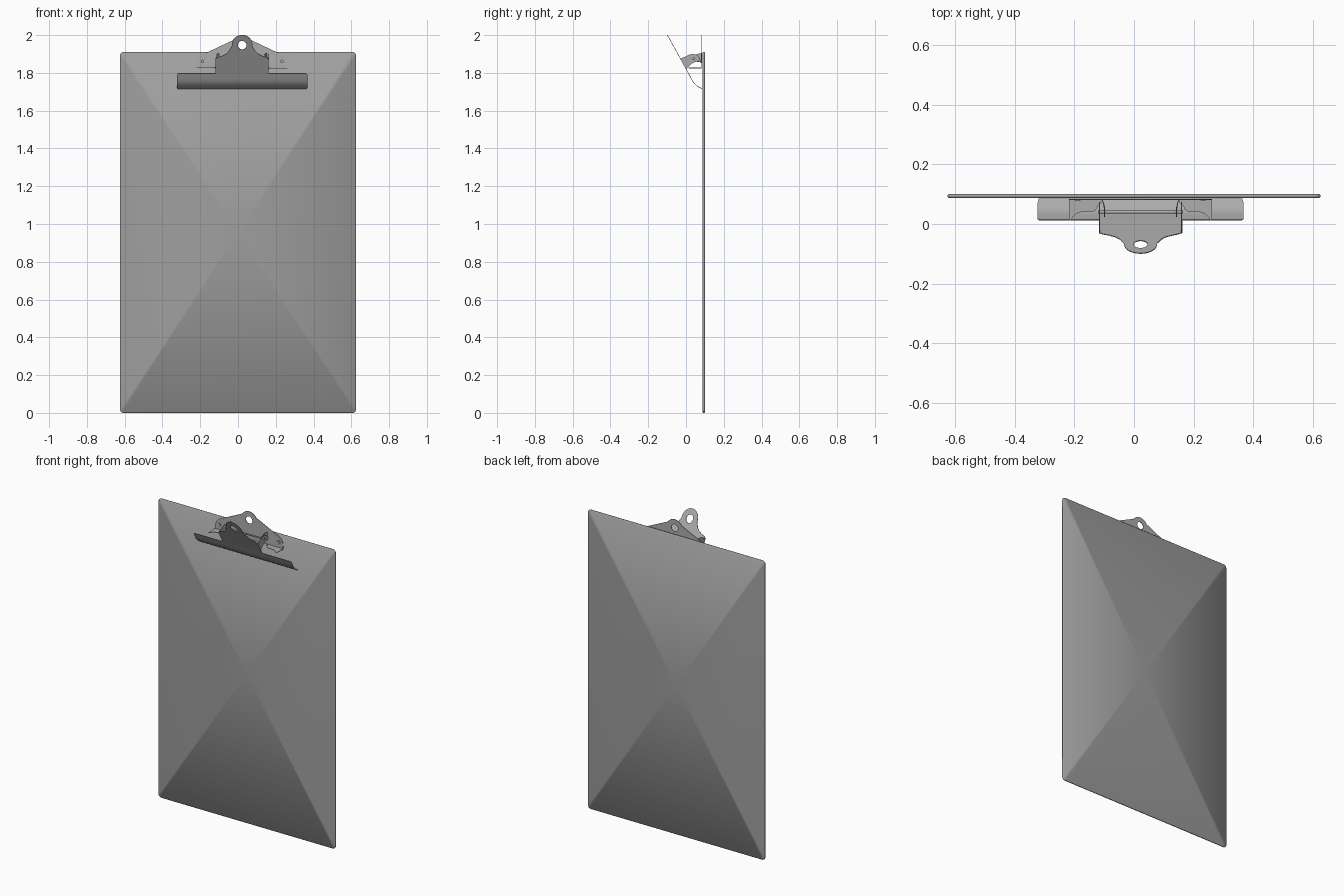
import bpy, bmesh, math

if "Cube" in bpy.data.objects:
    bpy.data.objects.remove(bpy.data.objects["Cube"])

CX = 0.022          # clip centre line
PLATE_Y = 0.083     # base plate depth
HOLE_Z = 1.946
THICK = 0.003       # sheet metal


def grey(name, v):
    m = bpy.data.materials.new(name)
    m.diffuse_color = (v, v, v, 1)
    m.use_nodes = True
    m.node_tree.nodes["Principled BSDF"].inputs["Base Color"].default_value = m.diffuse_color
    return m


BOARD = grey("board_grey", 0.35)
METAL = grey("metal_grey", 0.42)


def smooth(ob, angle=35):
    bpy.ops.object.select_all(action='DESELECT')
    bpy.context.view_layer.objects.active = ob
    ob.select_set(True)
    bpy.ops.object.shade_smooth_by_angle(angle=math.radians(angle))


def finish(name, bm, mat=METAL, angle=35):
    me = bpy.data.meshes.new(name)
    bmesh.ops.recalc_face_normals(bm, faces=bm.faces[:])
    bm.to_mesh(me)
    bm.free()
    me.materials.append(mat)
    ob = bpy.data.objects.new(name, me)
    bpy.context.collection.objects.link(ob)
    smooth(ob, angle)
    return ob


def sheet(name, loops, place):
    """Thin metal sheet: fill 2D loops (outline, then holes) and place in 3D."""
    bm = bmesh.new()
    for loop in loops:
        vs = [bm.verts.new((u, v, 0)) for u, v in loop]
        for i, v in enumerate(vs):
            bm.edges.new((v, vs[i - 1]))
    bmesh.ops.triangle_fill(bm, edges=bm.edges[:], use_beauty=True, normal=(0, 0, 1))
    for v in bm.verts:
        v.co = place(v.co.x, v.co.y)
    bmesh.ops.recalc_face_normals(bm, faces=bm.faces[:])
    bmesh.ops.solidify(bm, geom=bm.faces[:], thickness=THICK)
    return finish(name, bm)


def mirrored(half):
    return half + [(-u, v) for u, v in reversed(half) if abs(u) > 1e-5]


def circle(u, v, r, n=24):
    return [(u + r * math.cos(math.tau * i / n), v + r * math.sin(math.tau * i / n)) for i in range(n)]


def arc_top(r, end, n=10):
    return [(r * math.sin(math.radians(end * i / n)), 2 - r + r * math.cos(math.radians(end * i / n)))
            for i in range(n + 1)]


def rod(name, r, length, loc, rot, seg=20):
    bpy.ops.mesh.primitive_cylinder_add(vertices=seg, radius=r, depth=length, location=loc, rotation=rot)
    ob = bpy.context.object
    ob.name = name
    ob.data.materials.append(METAL)
    smooth(ob)


# board with rounded corners and a softened, fully smooth rim
bm = bmesh.new()
bmesh.ops.create_cube(bm, size=1)
for v in bm.verts:
    v.co = (v.co.x * 1.25, 0.0935 + v.co.y * 0.013, 0.955 + v.co.z * 1.91)
corners = [e for e in bm.edges if abs(e.verts[0].co.y - e.verts[1].co.y) > 0.01]
bmesh.ops.bevel(bm, geom=corners, offset=0.02, segments=6, profile=0.5, affect='EDGES')
rim = [e for e in bm.edges if abs(e.verts[0].co.y - e.verts[1].co.y) < 0.001]
bmesh.ops.bevel(bm, geom=rim, offset=0.004, segments=1, affect='EDGES')
bmesh.ops.poke(bm, faces=[f for f in bm.faces if f.calc_area() > 1])
finish("board", bm, BOARD, 180)

# base plate lying on the board
plate = mirrored(arc_top(0.058, 58) + [(0.212, 1.896), (0.23, 1.88), (0.238, 1.862),
                                       (0.24, 1.84), (0.24, 1.826)])
rivet_holes = [circle(s * 0.21, 1.861, 0.011, 16) for s in (-1, 1)]
sheet("base_plate", [plate, circle(0, HOLE_Z, 0.023)] + rivet_holes,
      lambda u, v: (CX + u, PLATE_Y, v))

# lever: flat tilted tab with hanging hole
BEND_Z = 1.797
tilt = lambda z: -0.1 + (2 - z) * 0.112 / 0.203
tab = mirrored(arc_top(0.055, 95) + [(0.061, 1.93), (0.07, 1.914), (0.085, 1.9), (0.105, 1.89),
                                     (0.128, 1.882), (0.14, 1.874), (0.14, BEND_Z)])
sheet("lever_tab", [tab, circle(0, HOLE_Z, 0.023)], lambda u, v: (CX + u, tilt(v), v))

# lever: wide curved jaw gripping the board
jaw = [(0.339, 0.012, 1.797), (0.345, 0.016, 1.789), (0.345, 0.026, 1.77), (0.345, 0.034, 1.755),
       (0.345, 0.044, 1.742), (0.345, 0.056, 1.731), (0.345, 0.07, 1.722), (0.341, 0.085, 1.715)]
bm = bmesh.new()
rows = [[bm.verts.new((CX + s * w, y, z)) for s in (-1, 1)] for w, y, z in jaw]
for a, b in zip(rows, rows[1:]):
    bm.faces.new((a[0], b[0], b[1], a[1]))
bm.normal_update()
bmesh.ops.solidify(bm, geom=bm.faces[:], thickness=THICK)
finish("lever_jaw", bm)

# paired parts: flanges, ears of the lever and of the plate, rivets
flange = [(0.13, 0.072), (0.142, 0.062), (0.15, 0.047), (0.16, 0.041), (0.2, 0.04), (0.216, 0.034),
          (0.228, 0.022), (0.234, 0.012), (0.24, 0.012), (0.24, PLATE_Y), (0.13, PLATE_Y)]
lever_ear = [(-0.031, 1.875), (-0.005, 1.886), (0.015, 1.896), (0.035, 1.9), (0.055, 1.896),
             (0.069, 1.886), (0.074, 1.872), (0.067, 1.861), (0.05, 1.858), (0.032, 1.85),
             (0.015, 1.835), (0.0, 1.82)]
plate_ear = [(PLATE_Y, 1.905), (0.07, 1.902), (0.055, 1.898), (0.04, 1.893), (0.027, 1.885),
             (0.023, 1.874), (0.03, 1.863), (0.045, 1.86), (0.07, 1.858), (PLATE_Y, 1.855)]
for side, s in (("left", -1), ("right", 1)):
    sheet("plate_flange_" + side, [flange], lambda u, v: (CX + s * u, v, 1.826))
    sheet("lever_ear_" + side, [lever_ear, circle(0.04, 1.876, 0.006, 12)],
          lambda u, v: (CX + s * 0.139, u, v))
    # ear curls smoothly out of the plate
    sheet("plate_ear_" + side, [plate_ear],
          lambda u, v: (CX + s * (0.122 + 0.01 * max(0, (u - 0.05) / 0.033) ** 2), u, v))
    rod("rivet_" + side, 0.009, 0.008, (CX + s * 0.21, PLATE_Y - 0.001, 1.861), (math.pi / 2, 0, 0))

# hinge pin
rod("hinge_pin", 0.005, 0.284, (CX, 0.04, 1.876), (0, math.pi / 2, 0), 12)
